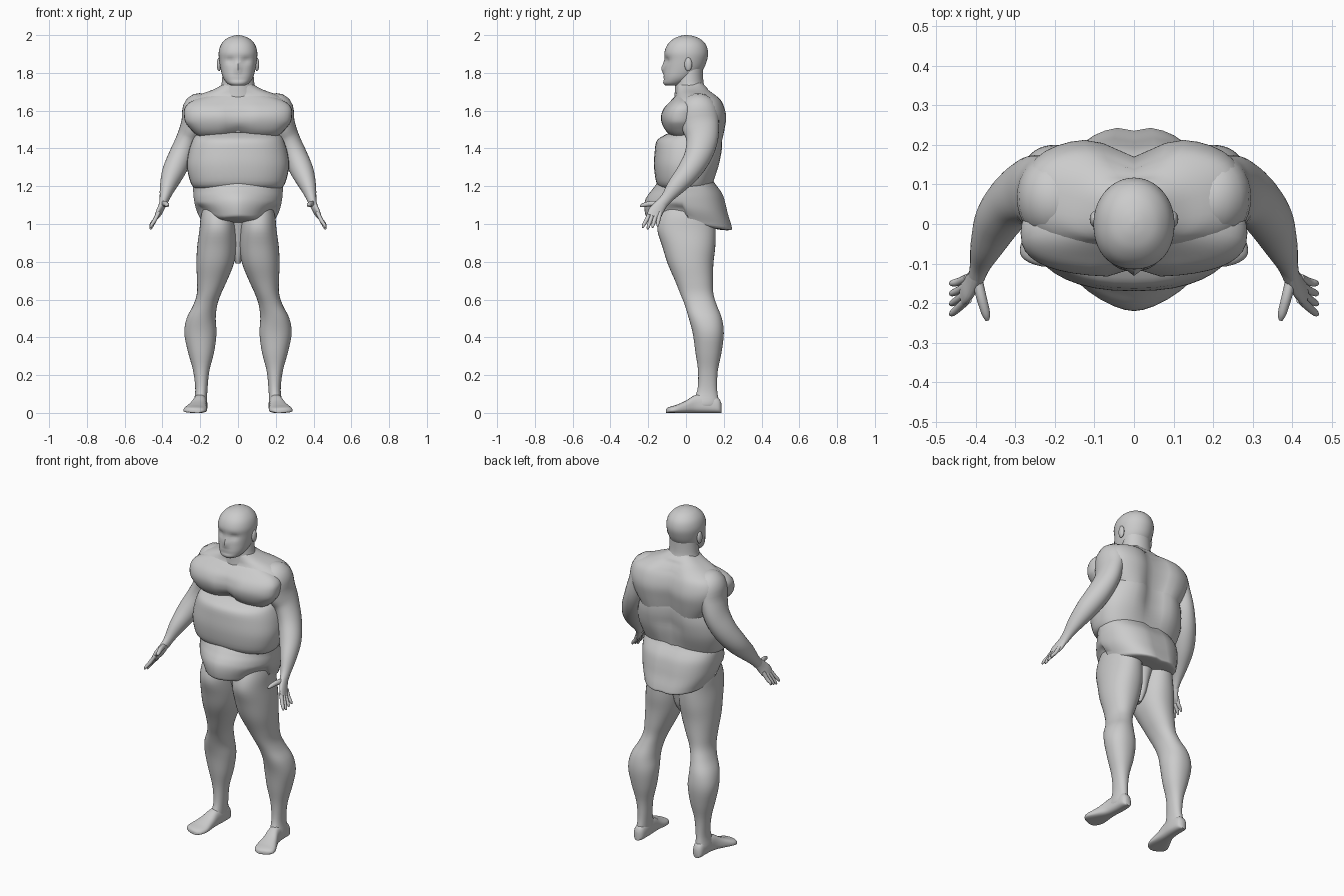
import bpy, bmesh, math
from mathutils import Vector

skin = bpy.data.materials.new("grey clay")
skin.diffuse_color = (0.6, 0.6, 0.6, 1)
N = 40


def finish(name, rings, mirror=False, warp=None, angle=50):
    """Join rings of points into a capped, smooth skin."""
    bm = bmesh.new()
    loops = [[bm.verts.new(warp(p) if warp else p) for p in r] for r in rings]
    n = len(loops[0])
    for a, b in zip(loops, loops[1:]):
        for i in range(n):
            bm.faces.new((a[i], a[(i + 1) % n], b[(i + 1) % n], b[i]))
    bm.faces.new(loops[0][::-1])
    bm.faces.new(loops[-1])
    bmesh.ops.recalc_face_normals(bm, faces=bm.faces)
    me = bpy.data.meshes.new(name)
    bm.to_mesh(me)
    bm.free()
    ob = bpy.data.objects.new(name, me)
    bpy.context.collection.objects.link(ob)
    me.materials.append(skin)
    if mirror:
        ob.modifiers.new("mirror", "MIRROR").use_mirror_merge = False
    bpy.ops.object.select_all(action="DESELECT")
    ob.select_set(True)
    bpy.context.view_layer.objects.active = ob
    bpy.ops.object.shade_smooth_by_angle(angle=math.radians(angle))
    return ob


def resample(rows, k=4):
    """Smooth interpolation through rows of numbers."""
    out = []
    for i in range(len(rows) - 1):
        p0, p1, p2 = rows[max(i - 1, 0)], rows[i], rows[i + 1]
        p3 = rows[min(i + 2, len(rows) - 1)]
        for j in range(k):
            t = j / k
            out.append([0.5 * (2 * b + (c - a) * t + (2 * a - 5 * b + 4 * c - d) * t * t
                               + (3 * b - a - 3 * c + d) * t ** 3)
                        for a, b, c, d in zip(p0, p1, p2, p3)])
    return out + [list(rows[-1])]


def power(v, e):
    return math.copysign(abs(v) ** e, v)


def loft(name, rows, front=1.0, back=1.0, **kw):
    """Stack of level sections: z, x min, x max, y front, y back."""
    rings = []
    for z, x0, x1, y0, y1 in resample(rows):
        ring = []
        for i in range(N):
            a = 2 * math.pi * i / N
            e = back if math.sin(a) > 0 else front
            ring.append(Vector(((x0 + x1) / 2 + (x1 - x0) / 2 * power(math.cos(a), e),
                                (y0 + y1) / 2 + (y1 - y0) / 2 * power(math.sin(a), e), z)))
        rings.append(ring)
    return finish(name, rings, **kw)


def body(name, rows, **kw):
    """Centred loft: z, half width, y front, y back."""
    return loft(name, [(z, -h, h, f, b) for z, h, f, b in rows], **kw)


def tube(name, rows, n=20, mirror=True):
    """Sweep along a path: x, y, z, radius sideways, radius across."""
    pts = resample(rows)
    rings = []
    for i, (x, y, z, rn, rb) in enumerate(pts):
        t = (Vector(pts[min(i + 1, len(pts) - 1)][:3]) - Vector(pts[max(i - 1, 0)][:3])).normalized()
        side = Vector((1, 0, 0))
        side = (side - t * side.dot(t)).normalized()
        up = t.cross(side)
        c = Vector((x, y, z))
        rings.append([c + side * rn * math.cos(q) + up * rb * math.sin(q)
                      for q in (2 * math.pi * k / n for k in range(n))])
    return finish(name, rings, mirror)


def blob(name, c, r, mirror=True):
    """Ellipsoid mass."""
    rings = []
    for i in range(1, 16):
        p = math.pi * i / 16
        rings.append([Vector((c[0] + r[0] * math.sin(p) * math.cos(q), c[1] + r[1] * math.sin(p) * math.sin(q),
                              c[2] + r[2] * math.cos(p))) for q in (2 * math.pi * k / 32 for k in range(32))])
    return finish(name, rings, mirror)


def bump(d, w):
    return math.exp(-(d / w) ** 2)


def clamp(v):
    return min(1, max(0, v))


# Torso: chest, pectorals, belly roll and hip roll
def spine(p):
    if p.y > 0.03:
        p.y -= 0.05 * bump(p.x, 0.07) * clamp((p.z - 1.2) / 0.15) * clamp((1.72 - p.z) / 0.06)
    return p


def cleft(p):
    if p.y < -.04:
        p.y += .022 * bump(p.x, .03) * clamp((1.65 - p.z) / .06)
        p.z += .02 * bump(p.x, .06) * clamp((1.54 - p.z) / .05)
    p.z += .25 * max(0, abs(p.x) - .2) * clamp((1.54 - p.z) / .05)
    return p


def hem(p):
    low = clamp((1.2 - p.z) / 0.1)
    p.z -= p.y * 0.15 * low
    if p.y < 0:
        p.z += .45 * clamp((abs(p.x) - .09) / .1) * .1 * clamp((1.12 - p.z) / .08)
    elif p.y > .1:
        p.y -= 0.01 * bump(p.x, 0.02)
    return p


body("chest", [(1.43, .21, -.05, .2), (1.5, .255, -.075, .212), (1.56, .278, -.1, .22),
               (1.61, .283, -.1, .212), (1.655, .26, -.07, .192), (1.685, .205, -.055, .16),
               (1.71, .135, -.052, .125), (1.735, .088, -.05, .098), (1.755, .07, -.04, .08)],
     front=.8, back=.68, warp=spine)
body("pectorals", [(1.455, .17, -.055, .04), (1.468, .22, -.085, .05), (1.495, .255, -.112, .06),
                   (1.535, .278, -.13, .07), (1.575, .286, -.133, .08), (1.615, .282, -.116, .08),
                   (1.65, .245, -.083, .06), (1.685, .15, -.05, .05)], front=.78, back=.8, warp=cleft)
body("belly_roll", [(1.18, .215, -.11, .135), (1.21, .247, -.153, .145), (1.3, .27, -.169, .18),
                    (1.38, .262, -.166, .2), (1.44, .243, -.155, .205), (1.47, .225, -.115, .2),
                    (1.485, .2, -.08, .18)], front=.85, back=.78, warp=spine)
body("hip_roll", [(1.25, .22, -.12, .135), (1.21, .238, -.158, .158), (1.17, .237, -.182, .193),
                  (1.13, .233, -.203, .211), (1.08, .222, -.219, .226), (1.03, .198, -.218, .242),
                  (1.005, .182, -.205, .242), (.998, .14, -.15, .2)], front=1.2, back=.82, warp=hem)
body("groin", [(.79, .012, .0, .06), (.84, .03, -.02, .09), (.92, .05, -.04, .11), (1.04, .09, -.07, .14)])

# Neck and head
body("neck", [(1.64, .13, -.065, .14), (1.69, .108, -.06, .118), (1.73, .09, -.058, .098),
              (1.77, .084, -.055, .091), (1.84, .08, -.045, .09)])


def face(p):
    if p.y < 0:
        p.y += .012 * bump(abs(p.x) - .042, .022) * bump(p.z - 1.865, .017)
        p.y += .005 * bump(p.z - 1.765, .008) * bump(p.x, .04)
        p.y -= .014 * bump(p.x, .014) * bump(p.z - 1.822, .02)
        p.y -= .006 * bump(p.x, .013) * bump(p.z - 1.85, .025)
        p.y += .004 * bump(p.z - 1.787, .004) * bump(p.x, .03)
    return p


body("head", [(1.732, .035, -.108, -.03), (1.745, .058, -.12, 0), (1.775, .079, -.121, .05),
              (1.82, .092, -.116, .092), (1.87, .1, -.112, .112), (1.91, .102, -.114, .117),
              (1.95, .09, -.098, .105), (1.98, .063, -.067, .075), (1.995, .03, -.032, .038),
              (2.0, .004, -.002, .008)], front=.9, warp=face)
blob("ear", (.1, .012, 1.845), (.012, .02, .036))

# Arms and hands
tube("arm", [(.15, .065, 1.64, .05, .07), (.205, .065, 1.61, .085, .1), (.236, .075, 1.53, .066, .1),
             (.265, .085, 1.45, .062, .085), (.303, .063, 1.36, .064, .072), (.342, .012, 1.275, .06, .062),
             (.371, -.052, 1.2, .043, .048), (.388, -.1, 1.14, .027, .032),
             (.397, -.13, 1.105, .021, .03)], n=28)
tube("palm", [(.391, -.11, 1.13, .02, .026), (.405, -.142, 1.09, .018, .034), (.42, -.163, 1.06, .015, .039),
              (.432, -.174, 1.038, .01, .034)])
for k in range(4):
    d = k - 1.5
    tip = .972 + .008 * abs(k - 1)
    tube("finger", [(.42, -.163 + .018 * d, 1.062, .011, .011), (.44, -.177 + .021 * d, 1.022, .0105, .0105),
                    (.458, -.187 + .025 * d, tip + .014, .0085, .0085),
                    (.464, -.19 + .026 * d, tip, .004, .004)], n=12)
tube("thumb", [(.398, -.135, 1.105, .014, .017), (.386, -.185, 1.108, .013, .014),
               (.375, -.225, 1.1, .011, .011), (.371, -.243, 1.094, .005, .005)], n=12)

# Legs and feet
loft("leg", [(1.1, .03, .18, -.11, .12), (1.04, .02, .197, -.14, .15), (.97, .012, .204, -.152, .157),
             (.88, .008, .216, -.125, .155),
             (.79, .022, .22, -.097, .145), (.7, .058, .217, -.058, .143), (.63, .09, .218, -.03, .145),
             (.57, .11, .237, -.006, .163), (.5, .118, .272, .015, .19), (.42, .114, .284, .036, .2),
             (.32, .127, .264, .05, .188), (.22, .152, .237, .064, .168), (.12, .162, .226, .06, .165),
             (.05, .165, .235, .03, .175), (.02, .175, .225, .03, .16)], front=.92, back=.92, mirror=True)


def sole(rows):
    """Foot sections along y: y, x min, x max, top z."""
    return [[Vector(((x0 + x1) / 2 + (x1 - x0) / 2 * power(math.cos(q), .75), y,
                     h * .35 + (h * .65 if math.sin(q) > 0 else h * .35) * power(math.sin(q), .8)))
             for q in (2 * math.pi * k / 24 for k in range(24))] for y, x0, x1, h in resample(rows)]


finish("foot", sole([(.187, .185, .212, .05), (.17, .167, .228, .08), (.11, .162, .232, .1),
                     (.05, .165, .24, .095), (0, .165, .262, .065), (-.05, .163, .286, .043),
                     (-.08, .17, .286, .034), (-.098, .182, .264, .027), (-.107, .198, .235, .018)]), mirror=True)
